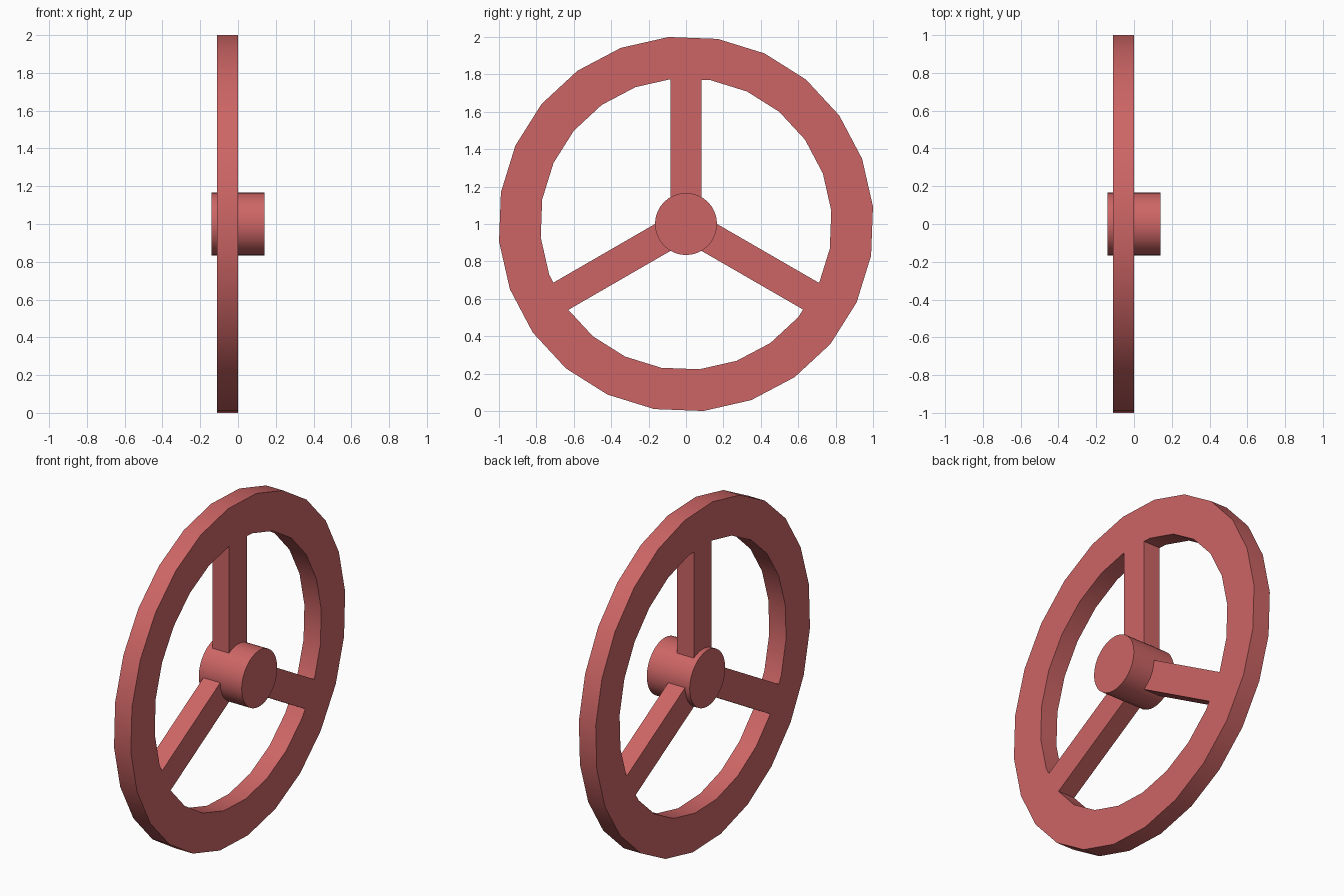
import bpy, bmesh
from math import sin, cos, radians, pi

if "Cube" in bpy.data.objects:
    bpy.data.objects.remove(bpy.data.objects["Cube"])

CENTRE_Z = 1.0
BACK, FACE = -0.11, 0.0          # rim and spoke thickness along x
R_OUT, R_IN, SIDES = 1.004, 0.78, 24
STEP = 360 / SIDES
TWIST = 9.7                      # rim corner angle measured from the top
HALF_W = 0.083                   # half spoke width

paint = bpy.data.materials.new("red_paint")
paint.diffuse_color = (0.61, 0.13, 0.13, 1)
paint.use_nodes = True
paint.node_tree.nodes["Principled BSDF"].inputs["Base Color"].default_value = paint.diffuse_color


def point(bm, x, u, v, turn=0):
    """u sideways, v outward from the hub, turned clockwise about x."""
    a = radians(turn)
    return bm.verts.new((x, u * cos(a) + v * sin(a),
                         CENTRE_Z + v * cos(a) - u * sin(a)))


def finish(bm, name):
    bmesh.ops.recalc_face_normals(bm, faces=bm.faces)
    mesh = bpy.data.meshes.new(name)
    bm.to_mesh(mesh)
    bm.free()
    obj = bpy.data.objects.new(name, mesh)
    bpy.context.collection.objects.link(obj)
    mesh.materials.append(paint)
    bpy.ops.object.select_all(action='DESELECT')
    obj.select_set(True)
    bpy.context.view_layer.objects.active = obj
    bpy.ops.object.shade_smooth_by_angle(angle=radians(30))
    return obj


def prism(name, profile, x0, x1, turn=0):
    bm = bmesh.new()
    a = [point(bm, x0, u, v, turn) for u, v in profile]
    b = [point(bm, x1, u, v, turn) for u, v in profile]
    bm.faces.new(a)
    bm.faces.new(b)
    for i in range(len(a)):
        j = (i + 1) % len(a)
        bm.faces.new((a[i], a[j], b[j], b[i]))
    return finish(bm, name)


# Rim: rectangular section swept round 24 steps
bm = bmesh.new()
section = [(BACK, R_IN), (BACK, R_OUT), (FACE, R_OUT), (FACE, R_IN)]
rings = [[point(bm, x, 0, r, TWIST + i * STEP) for x, r in section]
         for i in range(SIDES)]
for i in range(SIDES):
    p, q = rings[i], rings[(i + 1) % SIDES]
    for k in range(4):
        m = (k + 1) % 4
        bm.faces.new((p[k], p[m], q[m], q[k]))
finish(bm, "rim")


# Spokes: outer ends follow the inner facets of the rim
def rim_height(u):
    apothem = R_IN * cos(radians(STEP / 2))
    mids = [radians(TWIST + (k - 0.5) * STEP) for k in (-1, 0, 1)]
    return min((apothem - u * sin(m)) / cos(m) for m in mids)


corner = R_IN * sin(radians(TWIST - STEP))
end = [(u, rim_height(u)) for u in (HALF_W, corner, -HALF_W)]
for i in range(3):
    prism(f"spoke_{i + 1}", [(-HALF_W, 0.1), (HALF_W, 0.1)] + end,
          BACK, FACE, i * 120)

# Hub: solid round boss through the middle
circle = [(0.166 * sin(2 * pi * i / 32), 0.166 * cos(2 * pi * i / 32))
          for i in range(32)]
prism("hub", circle, -0.14, 0.14)
